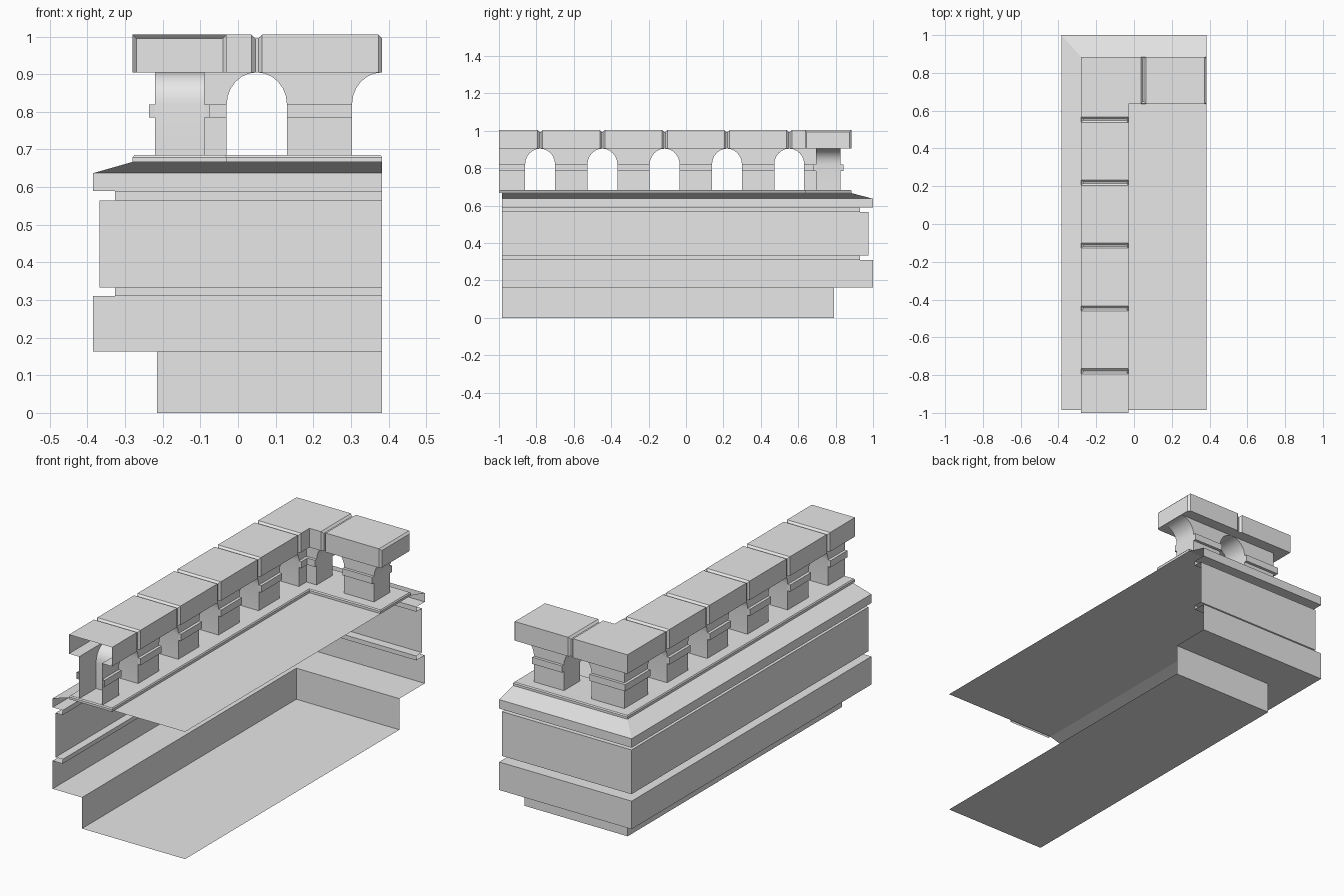
import bpy
import bmesh
import math

old = bpy.data.objects.get("Cube")
if old:
    bpy.data.objects.remove(old, do_unlink=True)

# One stone colour
stone = bpy.data.materials.new("grey_stone")
stone.use_nodes = True
GREY = (0.8, 0.8, 0.8, 1)
stone.diffuse_color = GREY
stone.node_tree.nodes["Principled BSDF"].inputs["Base Color"].default_value = GREY

# Shared levels and sizes
FRONT, END = -0.985, 0.383
FLOOR, PLINTH, SPRING, CAP, TOP = 0.667, 0.685, 0.82, 0.905, 1.005
HALF_CAP, HALF_POST, HALF_BAND = 0.125, 0.066, 0.081
ARCH, PITCH, CHAMFER = 0.08, 0.333, 0.01


def long_arm(s, t, z):
    return (-0.155 + t, s, z)


def short_arm(s, t, z):
    return (s, 0.76 + t, z)


def finish(name, bm, smooth=False):
    """Trim at the open front, fix normals and make the object."""
    geom = bm.verts[:] + bm.edges[:] + bm.faces[:]
    bmesh.ops.bisect_plane(bm, geom=geom, plane_co=(0, -1, 0),
                           plane_no=(0, 1, 0), clear_inner=True)
    bmesh.ops.recalc_face_normals(bm, faces=bm.faces[:])
    mesh = bpy.data.meshes.new(name)
    bm.to_mesh(mesh)
    bm.free()
    mesh.materials.append(stone)
    obj = bpy.data.objects.new(name, mesh)
    bpy.context.collection.objects.link(obj)
    if smooth:
        bpy.ops.object.select_all(action='DESELECT')
        obj.select_set(True)
        bpy.context.view_layer.objects.active = obj
        bpy.ops.object.shade_smooth_by_angle(angle=math.radians(30))
    return obj


def strip(bm, rows):
    """Quads between consecutive rows of vertices."""
    for a, b in zip(rows, rows[1:]):
        for i in range(len(a) - 1):
            bm.faces.new((a[i], a[i + 1], b[i + 1], b[i]))


def box(bm, arm, s0, s1, t0, t1, z0, z1):
    rings = [[bm.verts.new(arm(s, t, z)) for t, z in
              ((t0, z0), (t1, z0), (t1, z1), (t0, z1))] for s in (s0, s1)]
    strip(bm, [r + r[:1] for r in rings])
    for r in rings:
        bm.faces.new(r)


# Moulded wall shell: the profile follows the side, the corner and the back
profile = [(-0.215, 0.79, 0), (-0.215, 0.79, 0.163), (-0.385, 1, 0.163),
           (-0.385, 1, 0.31), (-0.327, 0.93, 0.31), (-0.327, 0.93, 0.333),
           (-0.368, 0.977, 0.333), (-0.368, 0.977, 0.565),
           (-0.327, 0.93, 0.565), (-0.327, 0.93, 0.59), (-0.385, 1, 0.59),
           (-0.385, 1, 0.637), (-0.28, 0.885, FLOOR)]
bm = bmesh.new()
rows = [[bm.verts.new(p) for p in ((x, FRONT, z), (x, y, z), (END, y, z))]
        for x, y, z in profile]
strip(bm, rows)
# Underside and floor sheets
for row in (rows[0], rows[-1]):
    corner = bm.verts.new((END, FRONT, row[0].co.z))
    bm.faces.new(row + [corner])
finish("wall_and_floor", bm)

# L-shaped plinth with a softened top edge
bm = bmesh.new()
outline = [(-0.28, -1), (-0.03, -1), (-0.03, 0.635), (END, 0.635),
           (END, 0.885), (-0.28, 0.885)]
low = [bm.verts.new((x, y, FLOOR)) for x, y in outline]
high = [bm.verts.new((x, y, PLINTH - 0.006)) for x, y in outline]
strip(bm, [low + low[:1], high + high[:1]])
top = bm.faces.new(high)
bm.normal_update()
bmesh.ops.inset_region(bm, faces=[top], thickness=0.006, depth=0.006)
finish("plinth", bm)


def arch_edge(gap, direction):
    """Half arch from its crown down to the foot of the post."""
    pts = []
    for i in range(7):
        a = math.pi / 2 * i / 6
        pts.append((gap + direction * ARCH * math.sin(a),
                    SPRING + (CAP - SPRING) * math.cos(a)))
    return pts + [(gap + direction * ARCH, PLINTH)]


def plain_edge(s):
    return [(s, CAP), (s, PLINTH)]


def post(name, arm, left, right):
    bm = bmesh.new()
    sides = []
    for t in (-HALF_POST, HALF_POST):
        sides.append([[bm.verts.new(arm(s, t, z)) for s, z in edge]
                      for edge in (left, right)])
    for k in (0, 1):
        strip(bm, [sides[0][k], sides[1][k]])
    for a, b in sides:
        bm.faces.new(a + b[::-1])
    finish(name, bm, smooth=True)


def band(name, arm, s0, s1, sides=(-1, 1)):
    bm = bmesh.new()
    for k in sides:
        box(bm, arm, s0, s1, k * HALF_POST, k * HALF_BAND, 0.785, SPRING)
    finish(name, bm)


def cap(name, arm, s0, s1, cut0=True, cut1=True, full_bottom=False):
    """Coping block, chamfered at the ends that meet a joint."""
    sections = []
    if cut0:
        sections += [(s0, CHAMFER), (s0 + CHAMFER, 0)]
    else:
        sections.append((s0, 0))
    if cut1:
        sections += [(s1 - CHAMFER, 0), (s1, CHAMFER)]
    else:
        sections.append((s1, 0))
    bm = bmesh.new()
    rows = []
    for s, inset in sections:
        w, z = HALF_CAP - inset, TOP - inset
        rows.append([bm.verts.new(arm(s, t, h)) for t, h in
                     ((-w, CAP), (-w, z), (w, z), (w, CAP))])
    strip(bm, rows)
    if cut0:
        bm.faces.new(rows[0])
    if cut1:
        bm.faces.new(rows[-1])
    # Underside: overhangs beside the post, or the whole width
    for k in (-1, 1):
        inner = 0 if full_bottom else k * HALF_POST
        strip(bm, [[bm.verts.new(arm(s, inner, CAP)),
                    bm.verts.new(arm(s, k * (HALF_CAP - i), CAP))]
                   for s, i in sections])
    finish(name, bm)


def joint(name, arm, gap):
    bm = bmesh.new()
    w = HALF_CAP - CHAMFER
    box(bm, arm, gap - 0.008, gap + 0.008, -w, w, CAP, TOP - CHAMFER)
    finish(name, bm)


def bay(tag, arm, g0, g1, last=False):
    """A complete post with bands and coping between two joints."""
    post("post_" + tag, arm, arch_edge(g0, 1), arch_edge(g1, -1))
    band("band_" + tag, arm, g0 + ARCH, g1 - ARCH)
    cap("cap_" + tag, arm, g0 + 0.004, g1 - (0 if last else 0.004))


# Long arm: the front bay is trimmed open
LONG_GAP, SHORT_GAP = 0.552, 0.05
for i in range(5):
    gap = LONG_GAP - PITCH * i
    bay("side_%d" % (i + 1), long_arm, gap - PITCH, gap)
    joint("joint_side_%d" % (i + 1), long_arm, gap)

# Short arm
bay("back", short_arm, SHORT_GAP, END, last=True)
joint("joint_back", short_arm, SHORT_GAP)

# Corner: half a bay from each arm meeting in an L
post("corner_post_side", long_arm, arch_edge(LONG_GAP, 1), plain_edge(0.826))
post("corner_post_back", short_arm, plain_edge(-0.089), arch_edge(SHORT_GAP, -1))
foot_y, foot_x = LONG_GAP + ARCH, SHORT_GAP - ARCH
band("corner_band_outer_side", long_arm, foot_y, 0.841, (-1,))
band("corner_band_inner_side", long_arm, foot_y, 0.694, (1,))
band("corner_band_outer_back", short_arm, -0.221, foot_x, (1,))
band("corner_band_inner_back", short_arm, -0.074, foot_x, (-1,))
cap("corner_cap_side", long_arm, LONG_GAP + 0.004, 0.885, cut1=False, full_bottom=True)
cap("corner_cap_back", short_arm, -0.03, SHORT_GAP - 0.004, cut0=False, full_bottom=True)

# Close the outer back face of the corner coping
bm = bmesh.new()
bm.faces.new([bm.verts.new((x, 0.885, z)) for x, z in
              ((-0.28, CAP), (-0.03, CAP), (-0.03, TOP), (-0.28, TOP))])
finish("corner_cap_end", bm)
for face in bpy.data.objects["corner_cap_end"].data.polygons:
    if face.normal.y < 0:
        face.flip()
